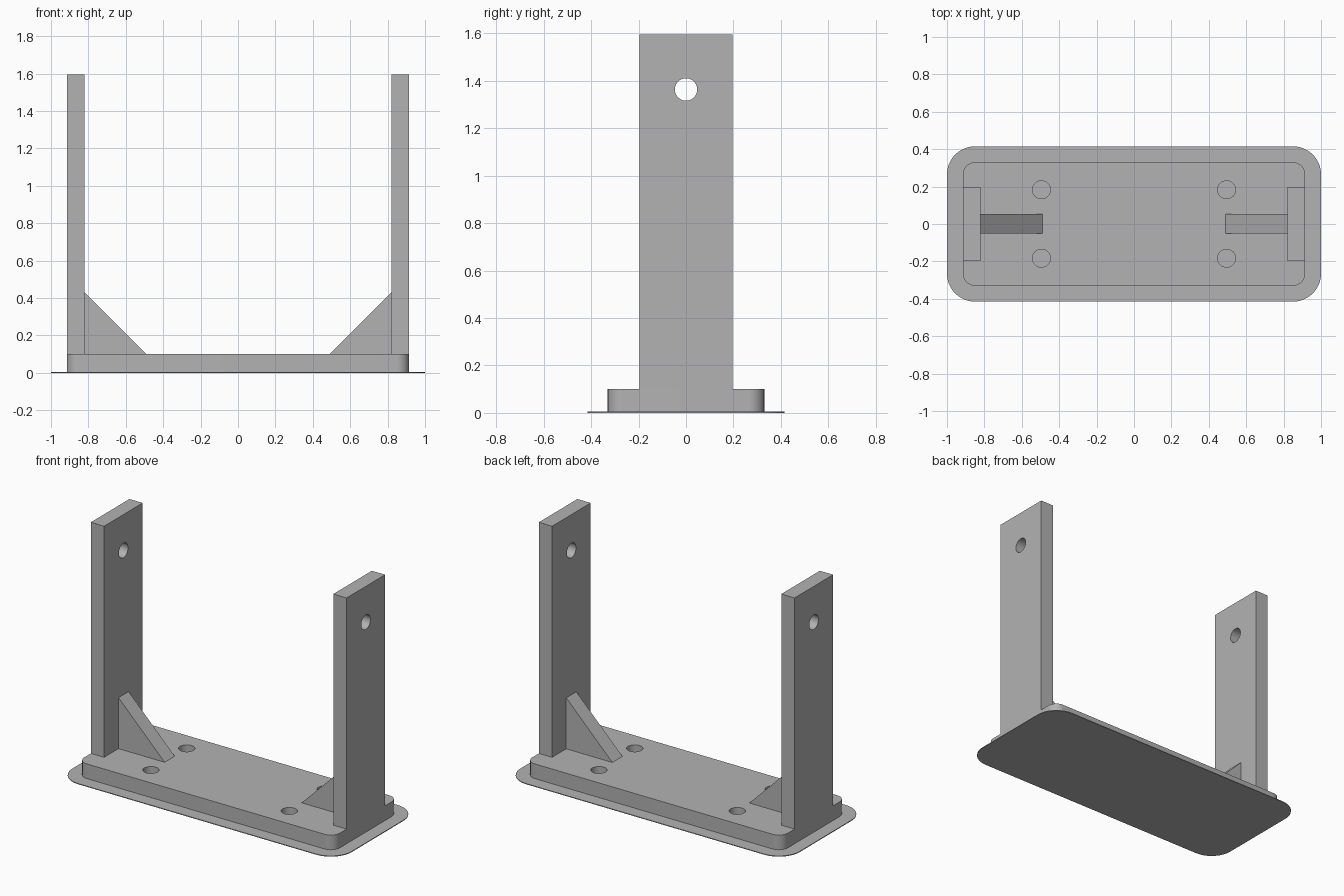
import bpy, bmesh, math
from mathutils import Matrix, Vector

cube = bpy.data.objects.get("Cube")
if cube:
    bpy.data.objects.remove(cube, do_unlink=True)

grey = bpy.data.materials.new("plain grey")
grey.use_nodes = True
grey.diffuse_color = (0.45, 0.45, 0.45, 1)
grey.node_tree.nodes["Principled BSDF"].inputs["Base Color"].default_value = grey.diffuse_color

BRIM_TOP, BASE_TOP, POST_TOP = 0.005, 0.10, 1.595
END_X, INNER_X = 0.915, 0.82


def extrude(name, outline, direction):
    """Solid made by sweeping a closed outline along a direction."""
    bm = bmesh.new()
    face = bm.faces.new([bm.verts.new(p) for p in outline])
    swept = bmesh.ops.extrude_face_region(bm, geom=[face], use_keep_orig=True)
    moved = [g for g in swept["geom"] if isinstance(g, bmesh.types.BMVert)]
    bmesh.ops.translate(bm, verts=moved, vec=Vector(direction))
    bmesh.ops.recalc_face_normals(bm, faces=bm.faces)
    mesh = bpy.data.meshes.new(name)
    bm.to_mesh(mesh)
    bm.free()
    mesh.materials.append(grey)
    obj = bpy.data.objects.new(name, mesh)
    bpy.context.collection.objects.link(obj)
    return obj


def rounded_rect(hx, hy, radius, z, steps=12):
    points = []
    for corner, (sx, sy) in enumerate([(1, 1), (-1, 1), (-1, -1), (1, -1)]):
        for i in range(steps + 1):
            a = (corner + i / steps) * math.pi / 2
            points.append((sx * (hx - radius) + radius * math.cos(a),
                           sy * (hy - radius) + radius * math.sin(a), z))
    return points


def drill(obj, centre, radius, length, turn=Matrix.Identity(4)):
    """Cut a round hole, then discard the cutter."""
    ring = [(radius * math.cos(i * math.tau / 48), radius * math.sin(i * math.tau / 48), -length / 2)
            for i in range(48)]
    cutter = extrude("hole_cutter", ring, (0, 0, length))
    cutter.matrix_world = Matrix.Translation(centre) @ turn
    cutter.hide_render = True
    mod = obj.modifiers.new("hole", "BOOLEAN")
    mod.operation, mod.solver, mod.object = "DIFFERENCE", "EXACT", cutter
    bpy.context.view_layer.objects.active = obj
    bpy.ops.object.modifier_apply(modifier=mod.name)
    bpy.data.objects.remove(cutter, do_unlink=True)


def smooth(obj):
    bpy.ops.object.select_all(action="DESELECT")
    obj.select_set(True)
    bpy.context.view_layer.objects.active = obj
    bpy.ops.object.shade_smooth_by_angle(angle=math.radians(30))


# Thin brim and base plate with four screw holes
brim = extrude("brim", rounded_rect(1, 0.415, 0.15, 0), (0, 0, BRIM_TOP))
base = extrude("base_plate", rounded_rect(END_X, 0.33, 0.065, BRIM_TOP), (0, 0, BASE_TOP - BRIM_TOP))
for sx in (-1, 1):
    for sy in (-1, 1):
        drill(base, (sx * 0.495, sy * 0.183, 0.05), 0.048, 0.3)

# Upright posts with pivot holes, and triangular gussets
parts = [brim, base]
for side, s in (("left", 1), ("right", -1)):
    foot = [(s * x, y, BASE_TOP) for x, y in
            ((INNER_X, -0.197), (END_X, -0.197), (END_X, 0.197), (INNER_X, 0.197))]
    post = extrude(side + "_post", foot, (0, 0, POST_TOP - BASE_TOP))
    drill(post, (s * 0.87, 0, 1.363), 0.047, 0.4, Matrix.Rotation(math.pi / 2, 4, "Y"))
    triangle = [(s * x, -0.05, z) for x, z in ((0.49, BASE_TOP), (INNER_X, BASE_TOP), (INNER_X, 0.43))]
    gusset = extrude(side + "_gusset", triangle, (0, 0.103, 0))
    parts += [post, gusset]

for part in parts:
    smooth(part)
